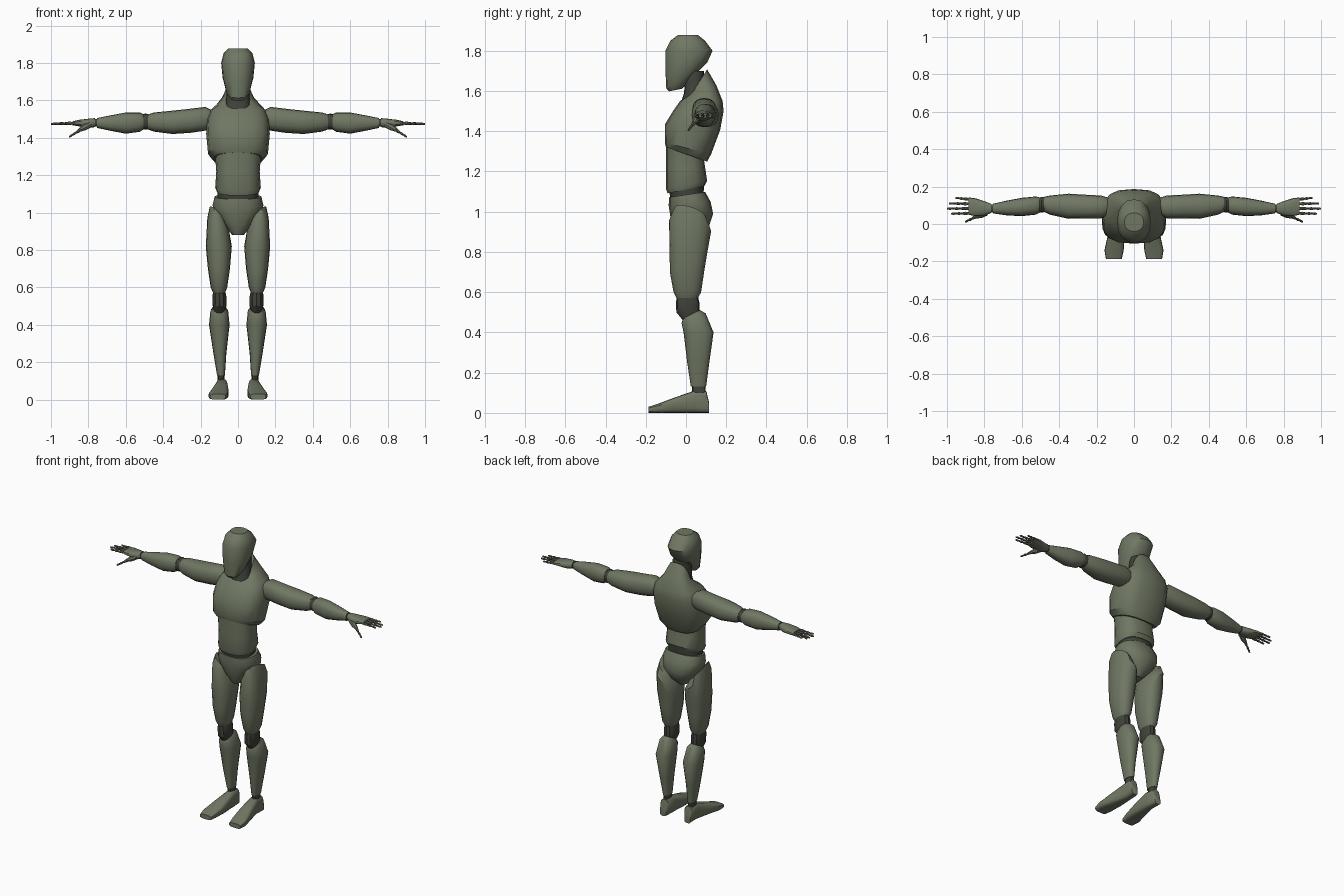
import bpy, bmesh, math
from mathutils import Vector


def material(name, rgb):
    m = bpy.data.materials.new(name)
    m.diffuse_color = (*rgb, 1)
    return m


OLIVE = material("olive_grey", (0.16, 0.185, 0.125))
DARK = material("dark_joint", (0.05, 0.053, 0.042))


def finish(name, rings, mat, mirror):
    """Bridge rings of points, cap both ends, optionally mirror across x = 0."""
    bm = bmesh.new()
    vs = [[bm.verts.new(p) for p in r] for r in rings]
    n = len(vs[0])
    for a, b in zip(vs, vs[1:]):
        for i in range(n):
            j = (i + 1) % n
            bm.faces.new((a[i], a[j], b[j], b[i]))
    bm.faces.new(vs[0])
    bm.faces.new(vs[-1])
    bmesh.ops.recalc_face_normals(bm, faces=bm.faces)
    me = bpy.data.meshes.new(name)
    bm.to_mesh(me)
    bm.free()
    me.materials.append(mat)
    ob = bpy.data.objects.new(name, me)
    bpy.context.collection.objects.link(ob)
    if mirror:
        ob.modifiers.new("mirror", 'MIRROR')
    return ob


def loft(name, axis, sections, mat=OLIVE, n=16, p=0.85, mirror=False):
    """Section: position on axis, a0, a1, b0, b1, then slope along a and b."""
    rings = []
    for s in sections:
        pos, a0, a1, b0, b1, ta, tb = (list(s) + [0, 0])[:7]
        ring = []
        for i in range(n):
            t = 2 * math.pi * i / n
            c, d = math.cos(t), math.sin(t)
            a = math.copysign(abs(c) ** p, c) * (a1 - a0) / 2
            b = math.copysign(abs(d) ** p, d) * (b1 - b0) / 2
            w = pos + ta * a + tb * b
            a, b = a + (a0 + a1) / 2, b + (b0 + b1) / 2
            ring.append({'x': (w, a, b), 'y': (a, w, b), 'z': (a, b, w)}[axis])
        rings.append(ring)
    return finish(name, rings, mat, mirror)


def tube(name, p, q, radii, mat=OLIVE, n=8):
    """Straight mirrored segment with radii spread evenly from p to q."""
    p, q = Vector(p), Vector(q)
    d = (q - p).normalized()
    u = d.cross(Vector((0, 0, 1))).normalized()
    v = d.cross(u)
    rings = []
    for k, r in enumerate(radii):
        c = p.lerp(q, k / (len(radii) - 1))
        rings.append([c + r * (math.cos(2 * math.pi * i / n) * u
                               + math.sin(2 * math.pi * i / n) * v) for i in range(n)])
    return finish(name, rings, mat, True)


# Head and neck
loft("head", 'z', [
    (1.605, -.035, .035, -.085, -.02, 0, .2),
    (1.65, -.064, .064, -.098, .05, 0, .5),
    (1.72, -.082, .082, -.102, .105, 0, .2),
    (1.80, -.09, .09, -.102, .132),
    (1.85, -.078, .078, -.078, .095),
    (1.878, -.052, .052, -.04, .06)], p=.9)
loft("neck", 'z', [
    (1.53, -.075, .075, -.03, .09),
    (1.59, -.064, .064, -.01, .09),
    (1.70, -.058, .058, 0, .09)], DARK)

# Torso
loft("chest", 'z', [
    (1.285, -.13, .13, -.10, .105, 0, -.35),
    (1.315, -.16, .16, -.105, .125, 0, -.25),
    (1.42, -.17, .17, -.105, .17, 0, -.1),
    (1.50, -.166, .166, -.065, .187),
    (1.55, -.145, .145, -.03, .182),
    (1.60, -.09, .09, 0, .15, 0, .4),
    (1.64, -.062, .062, .02, .105, 0, 1.6)], p=.72)
loft("upper_waist", 'z', [
    (1.24, -.11, .11, -.085, .08),
    (1.33, -.115, .115, -.085, .09, 0, -.35)], DARK)
loft("abdomen", 'z', [
    (1.11, -.112, .112, -.092, .092, 0, .2),
    (1.135, -.122, .122, -.10, .105, 0, .18),
    (1.22, -.116, .116, -.10, .095),
    (1.295, -.122, .122, -.10, .088, 0, -.28)], p=.8)
loft("lower_waist", 'z', [
    (1.04, -.11, .11, -.075, .085),
    (1.14, -.108, .108, -.088, .09)], DARK)
loft("pelvis", 'z', [
    (1.085, -.125, .125, -.085, .095, 0, .15),
    (1.04, -.136, .136, -.086, .122, 0, .1),
    (0.99, -.122, .122, -.08, .135),
    (0.93, -.075, .075, -.07, .115),
    (0.88, -.03, .03, -.045, .06)])

# Legs
loft("thigh", 'z', [
    (0.985, .07, .152, -.06, .10, 1.0, -.3),
    (0.93, .045, .164, -.084, .125, .7, -.25),
    (0.82, .033, .172, -.082, .11),
    (0.70, .043, .161, -.08, .09),
    (0.60, .058, .146, -.062, .075),
    (0.568, .07, .132, -.045, .058)], mirror=True)
loft("knee", 'z', [
    (0.60, .072, .13, -.04, .055),
    (0.55, .062, .137, -.05, .066),
    (0.50, .062, .135, -.048, .066),
    (0.46, .075, .125, -.015, .06)], DARK, 12, mirror=True)
loft("shin", 'z', [
    (0.49, .065, .135, -.015, .07, 0, .5),
    (0.47, .052, .148, -.022, .098, 0, .4),
    (0.40, .045, .155, -.012, .137),
    (0.25, .062, .132, .006, .116),
    (0.13, .07, .112, .024, .10)], mirror=True)
loft("ankle", 'z', [
    (0.145, .074, .108, .03, .095),
    (0.09, .07, .11, .03, .10)], DARK, 12, mirror=True)
loft("foot", 'y', [
    (.115, .068, .112, 0, .05),
    (.102, .06, .116, 0, .105),
    (.04, .055, .116, 0, .11),
    (-.06, .05, .14, 0, .075),
    (-.14, .055, .158, 0, .045),
    (-.187, .065, .15, 0, .03)], p=.6, mirror=True)

# Arms
loft("upper_arm", 'x', [
    (.135, .05, .14, 1.455, 1.545),
    (.175, .03, .152, 1.438, 1.565),
    (.25, .03, .156, 1.427, 1.556),
    (.35, .028, .162, 1.42, 1.545),
    (.45, .05, .152, 1.433, 1.535),
    (.482, .065, .145, 1.445, 1.525)], mirror=True)
loft("elbow", 'x', [
    (.46, .07, .14, 1.45, 1.52),
    (.495, .06, .145, 1.443, 1.53),
    (.53, .07, .13, 1.45, 1.515)], DARK, 12, mirror=True)
loft("forearm", 'x', [
    (.505, .06, .142, 1.445, 1.525),
    (.525, .05, .147, 1.432, 1.535),
    (.60, .042, .14, 1.422, 1.535),
    (.68, .046, .125, 1.437, 1.52),
    (.755, .057, .108, 1.453, 1.505)], mirror=True)
loft("wrist", 'x', [
    (.74, .062, .104, 1.46, 1.50),
    (.78, .062, .106, 1.46, 1.50)], DARK, 12, mirror=True)
loft("palm", 'x', [
    (.765, .058, .108, 1.457, 1.505),
    (.80, .045, .122, 1.452, 1.502),
    (.85, .042, .138, 1.461, 1.496),
    (.885, .05, .142, 1.467, 1.488)], mirror=True)


# Fingers with three segments and dark joints between them
def finger(name, start, end, r):
    a, b = Vector(start), Vector(end)
    tube(name + "_core", a.lerp(b, -.05), a.lerp(b, .9), (r * .65, r * .5), DARK, 6)
    for k, (s, e) in enumerate(((0, .36), (.43, .67), (.73, 1))):
        f = r * (1 - .13 * k)
        tube(f"{name}_segment_{k + 1}", a.lerp(b, s), a.lerp(b, e), (f * .75, f, f * .65))


for name, y0, y1, tip in (("index_finger", .057, .055, .978),
                          ("middle_finger", .083, .082, 1.0),
                          ("ring_finger", .108, .11, .99),
                          ("little_finger", .132, .14, .955)):
    finger(name, (.885, y0, 1.478), (tip, y1, 1.474), .009)
tube("thumb_base", (.79, .06, 1.472), (.85, .037, 1.44), (.016, .017, .009))
finger("thumb", (.845, .039, 1.441), (.902, .012, 1.405), .009)

# Smooth shading with crisp rims
bpy.ops.object.select_all(action='SELECT')
bpy.context.view_layer.objects.active = bpy.context.collection.objects[0]
bpy.ops.object.shade_smooth_by_angle(angle=math.radians(35))
